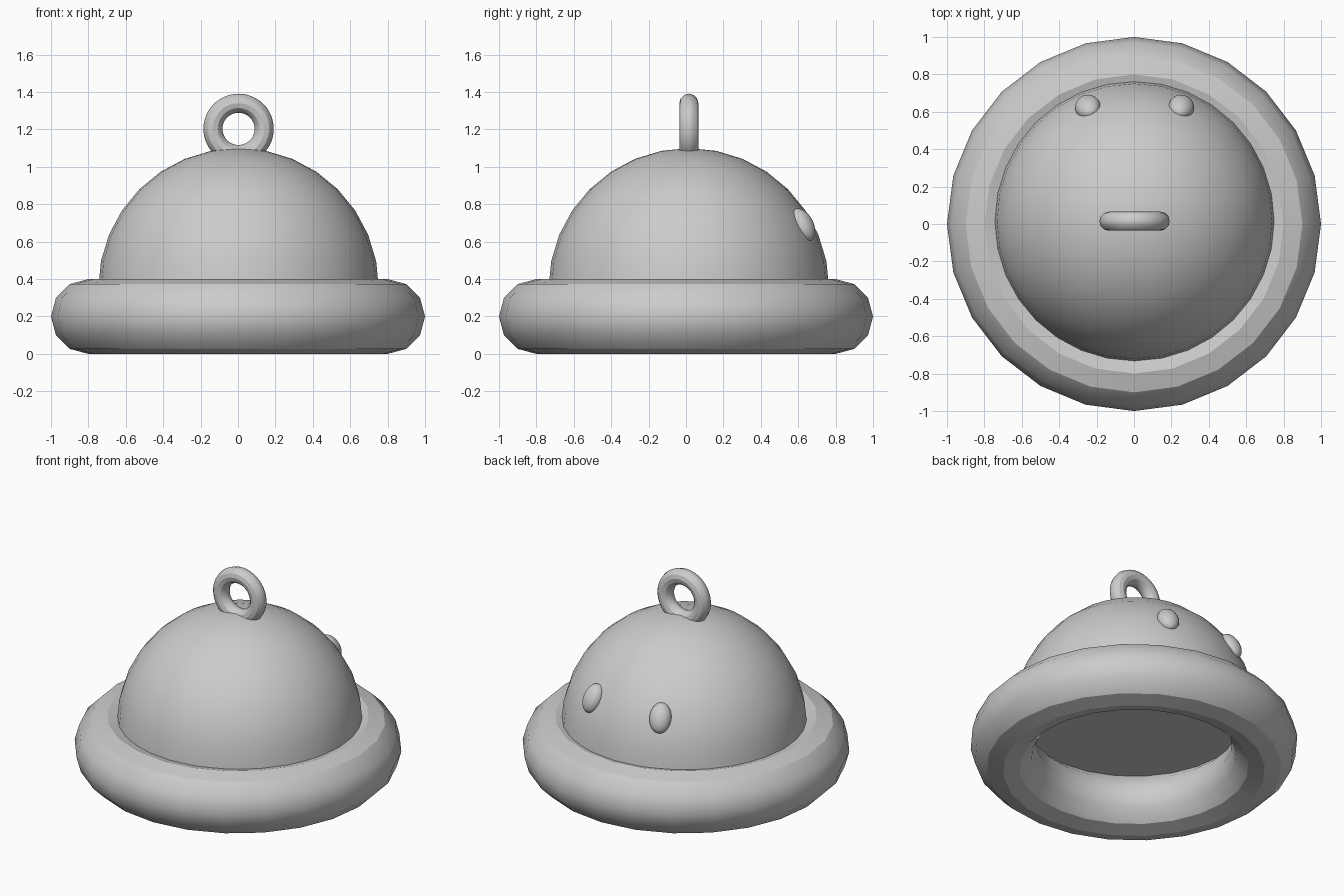
import bpy
import bmesh
from mathutils import Vector

cube = bpy.data.objects.get("Cube")
if cube:
    bpy.data.objects.remove(cube, do_unlink=True)

grey = bpy.data.materials.new("plain_grey")
grey.use_nodes = True
GREY = (0.6, 0.6, 0.6, 1)
grey.diffuse_color = GREY
grey.node_tree.nodes["Principled BSDF"].inputs["Base Color"].default_value = GREY

AXIS = Vector((0.003, 0.015, 0))  # dome and loop sit slightly off centre


def finish(name):
    ob = bpy.context.object
    ob.name = name
    ob.data.materials.append(grey)
    bpy.ops.object.shade_smooth_by_angle()
    return ob


# Thick rolled brim
bpy.ops.mesh.primitive_torus_add(major_radius=0.8, minor_radius=0.2, major_segments=24,
                                 minor_segments=12, location=(0, 0, 0.2))
finish("brim")

# Half-sphere dome, closed underneath
bpy.ops.mesh.primitive_uv_sphere_add(segments=32, ring_count=16, radius=0.75,
                                     location=AXIS + Vector((0, 0, 0.35)))
dome = bpy.context.object
bm = bmesh.new()
bm.from_mesh(dome.data)
bmesh.ops.delete(bm, geom=[v for v in bm.verts if v.co.z < -0.01], context='VERTS')
bmesh.ops.holes_fill(bm, edges=[e for e in bm.edges if e.is_boundary])
bmesh.ops.recalc_face_normals(bm, faces=bm.faces)
bm.to_mesh(dome.data)
bm.free()
finish("dome")

# Hanging loop on top
bpy.ops.mesh.primitive_torus_add(major_radius=0.137, minor_radius=0.051, major_segments=48,
                                 minor_segments=12, location=AXIS + Vector((0, 0, 1.203)),
                                 rotation=(1.5708, 0, 0))
finish("top_loop")

# Two oval eyes lying on the dome surface at the back
for side, name in ((1, "left_eye"), (-1, "right_eye")):
    normal = Vector((0.33 * side, 0.81, 0.47))
    bpy.ops.mesh.primitive_uv_sphere_add(segments=32, ring_count=16, radius=1,
                                         location=AXIS + Vector((0.25 * side, 0.61, 0.69)),
                                         rotation=normal.to_track_quat('Y', 'Z').to_euler())
    bpy.context.object.scale = (0.068, 0.055, 0.095)
    finish(name)
